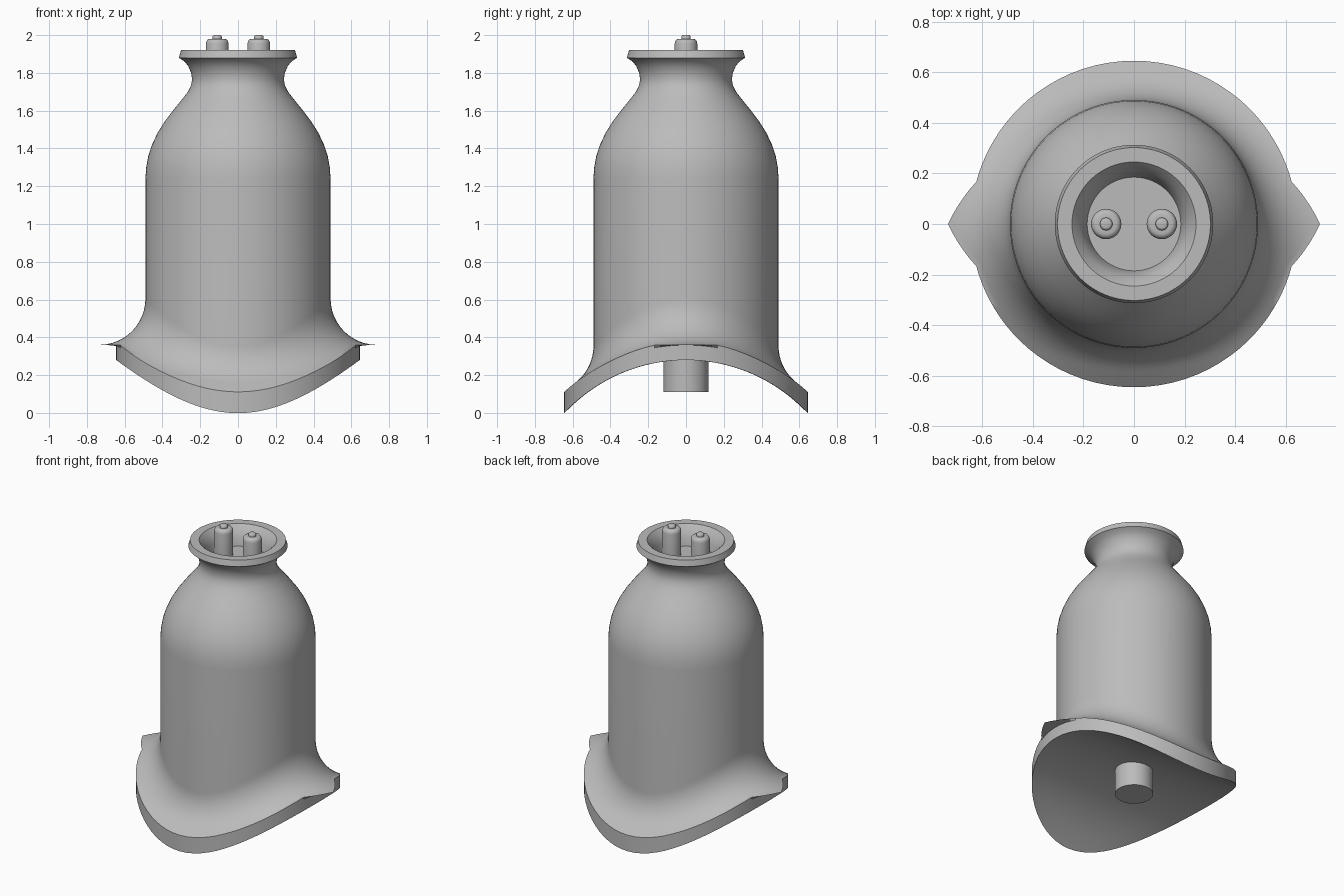
import bpy, bmesh, math
from mathutils import Vector

if "Cube" in bpy.data.objects:
    bpy.data.objects.remove(bpy.data.objects["Cube"], do_unlink=True)

SEGS = 96
BODY_R, FILLET = 0.49, 0.245
AXIS_Z, SADDLE_R, UNDER_R = -0.6, 0.96, 0.88   # horizontal cylinder the skirt sits on
RIM_R, TIP_R, TIP_ANGLE = 0.645, 0.735, math.radians(15)

grey = bpy.data.materials.new("plain_grey")
grey.use_nodes = True
grey.diffuse_color = (0.5, 0.5, 0.5, 1)
grey.node_tree.nodes["Principled BSDF"].inputs["Base Color"].default_value = (0.5, 0.5, 0.5, 1)


def rings_to_object(name, rings, angle=30):
    """Skin a stack of equal rings; close both ends with a fan."""
    bm = bmesh.new()
    loops = [[bm.verts.new(p) for p in ring] for ring in rings]
    n = len(loops[0])
    for a, b in zip(loops, loops[1:]):
        for i in range(n):
            j = (i + 1) % n
            bm.faces.new((a[i], a[j], b[j], b[i]))
    for loop in (loops[0], loops[-1]):
        centre = bm.verts.new(sum((v.co for v in loop), Vector()) / n)
        for i in range(n):
            tri = (loop[i], loop[(i + 1) % n], centre)
            bm.faces.new(tri if loop is loops[-1] else tri[::-1])
    mesh = bpy.data.meshes.new(name)
    bm.to_mesh(mesh)
    bm.free()
    mesh.materials.append(grey)
    obj = bpy.data.objects.new(name, mesh)
    bpy.context.collection.objects.link(obj)
    bpy.ops.object.select_all(action='DESELECT')
    obj.select_set(True)
    bpy.context.view_layer.objects.active = obj
    bpy.ops.object.shade_smooth_by_angle(angle=math.radians(angle))
    return obj


def circle(r, z, x=0, segs=SEGS):
    return [Vector((x + r * math.cos(t), r * math.sin(t), z))
            for t in (math.tau * i / segs for i in range(segs))]


def saddle(x, y, radius):
    return Vector((x, y, AXIS_Z + math.sqrt(radius ** 2 - y * y)))


def rim_limit(p):
    """Outline radius: round, with a pointed tip on each side."""
    off = math.atan2(abs(p.y), abs(p.x))
    return RIM_R + (TIP_R - RIM_R) * max(0, 1 - off / TIP_ANGLE)


def flare(theta, steps=12):
    """One strip of the skirt, from the rim underside up to the body wall."""
    c, s = math.cos(theta), math.sin(theta)
    ball_r, reach = BODY_R + FILLET, SADDLE_R + FILLET
    ball = saddle(ball_r * c, ball_r * s, reach)
    wall = Vector((-c, -s, 0))
    base = Vector((0, -ball.y, AXIS_Z - ball.z)).normalized()

    def arc(t):
        return ball + FILLET * wall.slerp(base, t)

    lo, hi = 0.0, 1.0
    if arc(1).xy.length > rim_limit(arc(1)):
        for _ in range(30):
            mid = (lo + hi) / 2
            if arc(mid).xy.length > rim_limit(arc(mid)):
                hi = mid
            else:
                lo = mid
    inner = [arc(hi * k / steps) for k in range(steps, -1, -1)]
    d = inner[0].xy.normalized()
    edge = inner[0].copy()
    if inner[0].xy.length < rim_limit(inner[0]) - 1e-4:
        edge = saddle(d.x * RIM_R, d.y * RIM_R, SADDLE_R)
    under = [saddle(d.x * r, d.y * r, UNDER_R)
             for r in [RIM_R * k / 8 for k in range(1, 9)]]
    rim_top = saddle(d.x * RIM_R, d.y * RIM_R, SADDLE_R - 0.001)
    return under + [rim_top, edge] + inner


# Body: saddle skirt, straight wall, shoulder, neck, lip and recess
strips = [flare(math.tau * i / SEGS) for i in range(SEGS)]
rings = [list(ring) for ring in zip(*strips)]
profile = [(0.49, 1.24), (0.486, 1.3), (0.475, 1.36), (0.455, 1.42), (0.427, 1.48),
           (0.39, 1.54), (0.345, 1.6), (0.3, 1.655), (0.265, 1.7), (0.248, 1.735),
           (0.243, 1.765), (0.248, 1.8), (0.263, 1.835), (0.285, 1.862), (0.313, 1.88),
           (0.302, 1.92), (0.245, 1.92), (0.215, 1.885), (0.195, 1.84), (0.185, 1.79)]
rings += [circle(r, z) for r, z in profile]
rings_to_object("dome_body", rings)

# Two valve posts standing in the recess
for name, x in (("left_valve_post", 0.11), ("right_valve_post", -0.11)):
    post = [(0.06, 1.785), (0.06, 1.955), (0.057, 1.968), (0.05, 1.977), (0.04, 1.98),
            (0.025, 1.98), (0.025, 1.992), (0.021, 1.998), (0.015, 2.0)]
    rings_to_object(name, [circle(r, z, x, 32) for r, z in post], 40)

# Mounting plug below the skirt
rings_to_object("mounting_plug", [circle(0.12, z, 0, 48) for z in (0.11, 0.3)])
